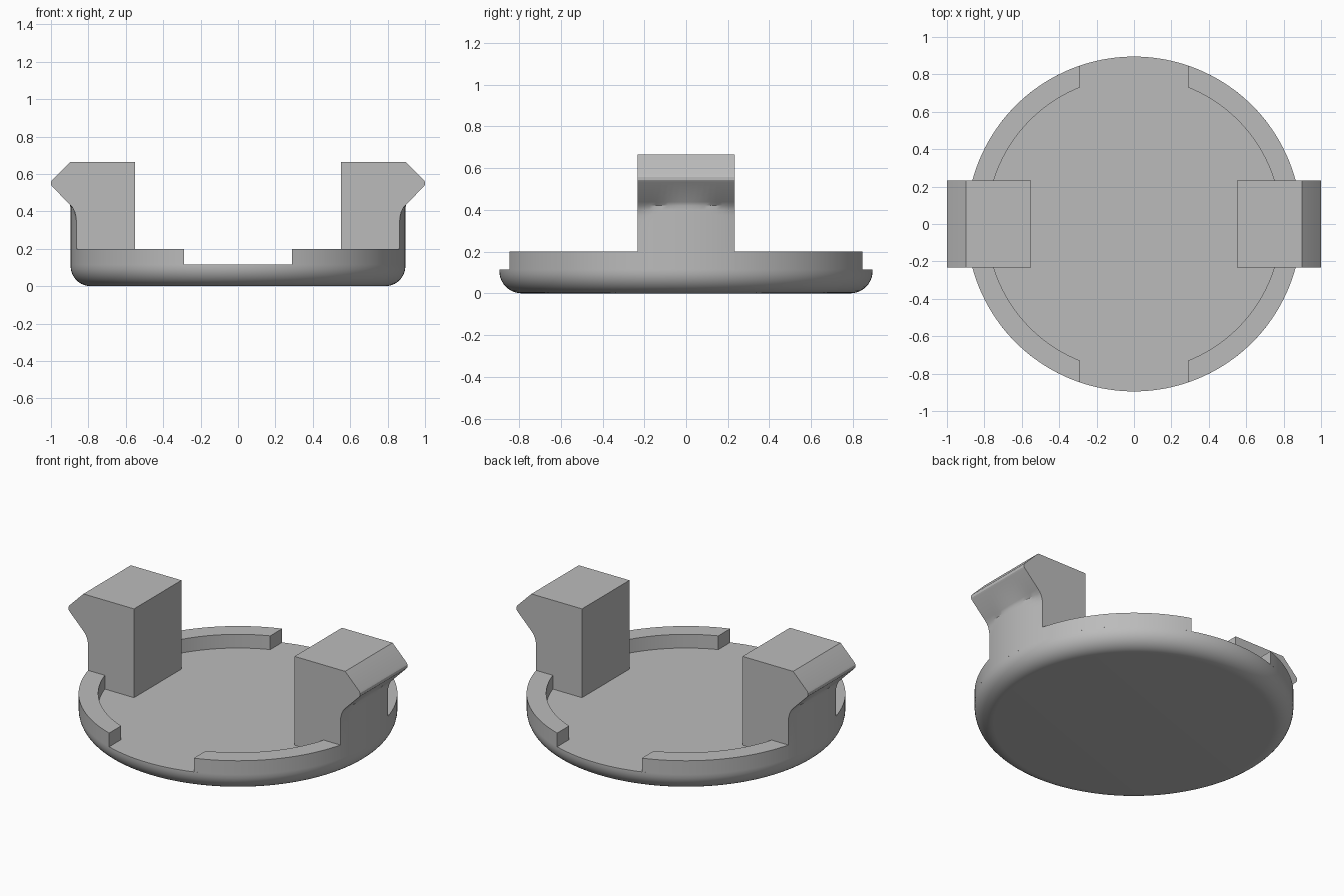
import bpy, bmesh, math

R_OUT, R_IN = 0.895, 0.785       # rim radii
FLOOR, RIM_TOP = 0.115, 0.2      # dish floor and rim heights
FILLET = 0.108                   # rounded lower edge
GAP, HALF_W = 0.29, 0.232        # half width of rim gaps and of clips

if "Cube" in bpy.data.objects:
    bpy.data.objects.remove(bpy.data.objects["Cube"], do_unlink=True)

grey = bpy.data.materials.new("plain grey")
grey.use_nodes = True
grey.diffuse_color = (0.5, 0.5, 0.5, 1)
grey.node_tree.nodes["Principled BSDF"].inputs["Base Color"].default_value = grey.diffuse_color


def loft(name, rings, closed=False):
    """Skin a list of equal point loops; cap the ends with single faces."""
    bm = bmesh.new()
    loops = [[bm.verts.new(p) for p in ring] for ring in rings]
    n = len(loops[0])
    for a, b in zip(loops, loops[1:]):
        for i in range(n):
            j = (i + 1) % n
            bm.faces.new((a[i], a[j], b[j], b[i]))
    bm.faces.new(loops[0])
    bm.faces.new(loops[-1])
    bmesh.ops.recalc_face_normals(bm, faces=bm.faces)
    mesh = bpy.data.meshes.new(name)
    bm.to_mesh(mesh)
    bm.free()
    mesh.shade_smooth()
    mesh.set_sharp_from_angle(angle=math.radians(30))
    mesh.materials.append(grey)
    obj = bpy.data.objects.new(name, mesh)
    bpy.context.collection.objects.link(obj)
    return obj


def circle(r, z, n=160):
    return [(r * math.cos(math.tau * i / n), r * math.sin(math.tau * i / n), z) for i in range(n)]


# Round dish with a filleted lower edge
steps = 10
profile = []
for i in range(steps + 1):
    t = math.pi / 2 * i / steps
    profile.append((R_OUT - FILLET + FILLET * math.sin(t), FILLET * (1 - math.cos(t))))
profile.append((R_OUT, FLOOR))
loft("dish", [circle(r, z) for r, z in profile])


# Four rim walls, running from each clip to the front or back gap
def rim_wall(name, sx, sy):
    rings = []
    count = 28
    for i in range(count + 1):
        f = i / count
        pts = []
        for r, z in ((R_IN, FLOOR), (R_OUT, FLOOR), (R_OUT, RIM_TOP), (R_IN, RIM_TOP)):
            start, end = math.asin(HALF_W / r), math.acos(GAP / r)
            a = start + (end - start) * f
            pts.append((sx * r * math.cos(a), sy * r * math.sin(a), z))
        rings.append(pts)
    loft(name, rings)


# Snap clips: the outer face follows the dish, then flares into a hook
flare = [(0.8, FLOOR), (0.8, RIM_TOP), (0.864, 0.35), (0.867, 0.375),
         (0.874, 0.4), (0.884, 0.42), (0.9, 0.438)]
hook = [(0.994, 0.533), (1.0, 0.543), (1.0, 0.557), (0.994, 0.567),
        (0.897, 0.665), (0.55, 0.665), (0.55, FLOOR)]


def clip(name, sx):
    rings = []
    count = 16
    for i in range(count + 1):
        y = HALF_W * (2 * i / count - 1)
        x_round = math.sqrt(R_OUT ** 2 - y ** 2)
        outline = [(max(x, x_round), z) for x, z in flare] + hook
        rings.append([(sx * x, y, z) for x, z in outline])
    loft(name, rings)


for side, sx in (("left", 1), ("right", -1)):
    clip(f"{side}_clip", sx)
    for end, sy in (("front", -1), ("back", 1)):
        rim_wall(f"{end}_{side}_rim", sx, sy)
